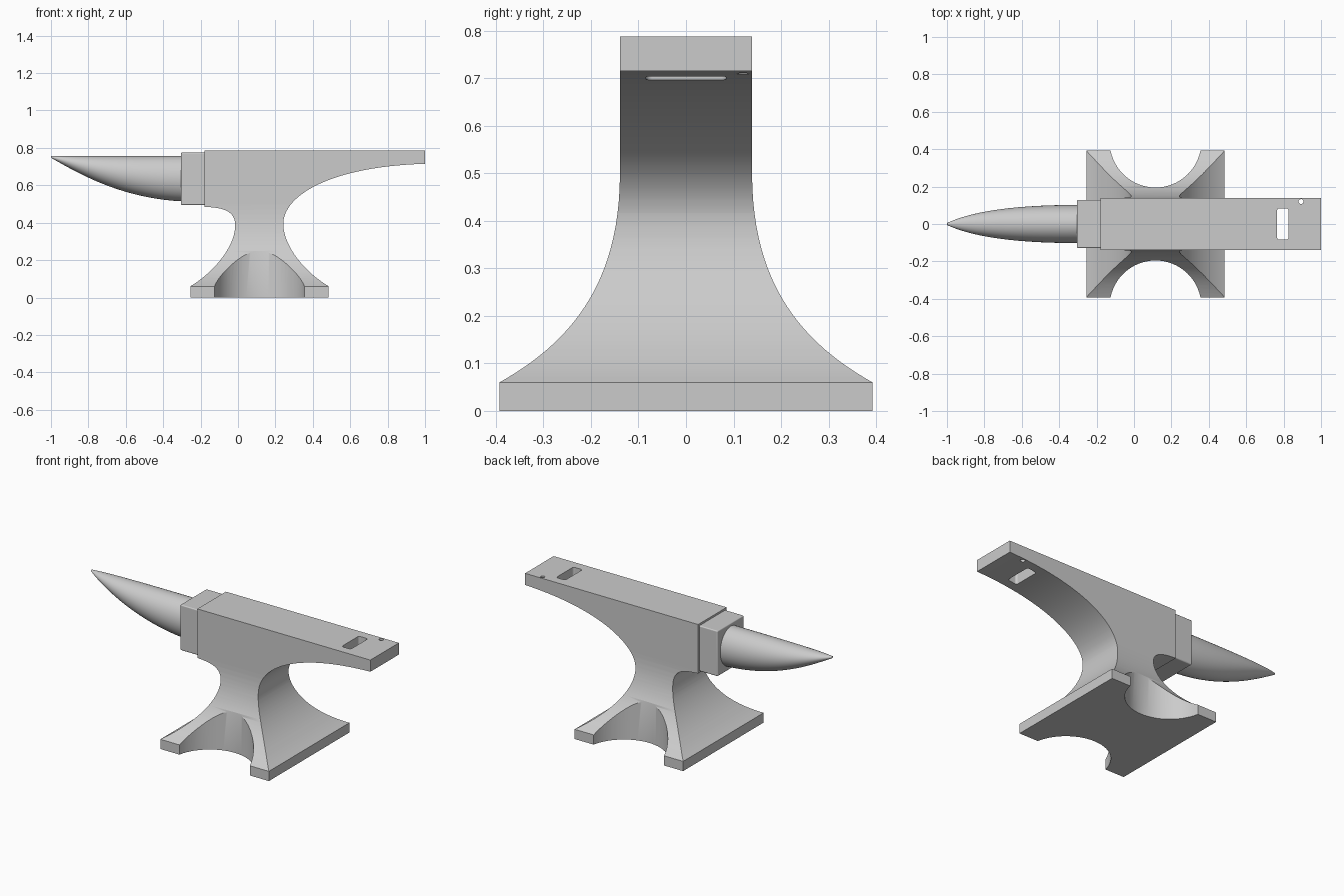
import bpy, bmesh, math
from mathutils import Vector

if "Cube" in bpy.data.objects:
    bpy.data.objects.remove(bpy.data.objects["Cube"])


def bezier(p0, p1, p2, p3, n=20):
    """Points along a cubic curve, in any number of dimensions."""
    pts = []
    for i in range(n + 1):
        t = i / n
        w = ((1 - t) ** 3, 3 * t * (1 - t) ** 2, 3 * t * t * (1 - t), t ** 3)
        pts.append(tuple(sum(k * c for k, c in zip(w, cs)) for cs in zip(p0, p1, p2, p3)))
    return pts


def arc(cx, cy, r, a0=0, a1=360, n=48):
    return [(cx + r * math.cos(math.radians(a0 + (a1 - a0) * i / n)),
             cy + r * math.sin(math.radians(a0 + (a1 - a0) * i / n))) for i in range(n + 1)]


def make_object(name, bm):
    bmesh.ops.remove_doubles(bm, verts=bm.verts, dist=1e-5)
    bmesh.ops.recalc_face_normals(bm, faces=bm.faces)
    mesh = bpy.data.meshes.new(name)
    bm.to_mesh(mesh)
    bm.free()
    ob = bpy.data.objects.new(name, mesh)
    bpy.context.collection.objects.link(ob)
    return ob


def prism(name, pts, place, lo, hi):
    """Extrude a closed 2D outline; place(a, b, d) maps it to 3D."""
    bm = bmesh.new()
    face = bm.faces.new([bm.verts.new(place(a, b, lo)) for a, b in pts])
    new = bmesh.ops.extrude_face_region(bm, geom=[face])["geom"]
    shift = Vector(place(0, 0, hi)) - Vector(place(0, 0, lo))
    bmesh.ops.translate(bm, vec=shift, verts=[v for v in new if isinstance(v, bmesh.types.BMVert)])
    return make_object(name, bm)


def activate(ob):
    bpy.ops.object.select_all(action="DESELECT")
    ob.select_set(True)
    bpy.context.view_layer.objects.active = ob


def boolean(ob, cutter, operation):
    mod = ob.modifiers.new("cut", "BOOLEAN")
    mod.operation, mod.object, mod.solver = operation, cutter, "EXACT"
    cutter.hide_render = True
    activate(ob)
    bpy.ops.object.modifier_apply(modifier=mod.name)
    bpy.data.objects.remove(cutter)


def finish(ob, angle=30):
    activate(ob)
    bpy.ops.object.shade_smooth_by_angle(angle=math.radians(angle))
    ob.modifiers.new("even_shading", "WEIGHTED_NORMAL").keep_sharp = True


def along_y(a, b, d):
    return (a, d, b)


def along_x(a, b, d):
    return (d, a, b)


def along_z(a, b, d):
    return (a, b, d)


# Body: front outline with heel, waist and flared foot
front = [(-0.255, 0), (0.485, 0)]
front += bezier((0.485, 0.06), (0.35, 0.14), (0.24, 0.28), (0.242, 0.40))
front += bezier((0.242, 0.40), (0.25, 0.55), (0.50, 0.70), (1.0, 0.715), 28)[1:]
front += [(1.0, 0.787), (-0.18, 0.787)]
front += bezier((-0.18, 0.485), (-0.09, 0.48), (-0.015, 0.47), (-0.015, 0.385))
front += bezier((-0.015, 0.385), (-0.015, 0.28), (-0.12, 0.14), (-0.255, 0.06))[1:]
body = prism("anvil_body", front, along_y, -0.5, 0.5)

# Side outline limits the width and flares the foot
half = [(0.392, -0.1)] + bezier((0.392, 0.06), (0.25, 0.14), (0.139, 0.26), (0.139, 0.50), 24)
half += [(0.139, 0.9)]
side = half + [(-y, z) for y, z in reversed(half)]
boolean(body, prism("side_cutter", side, along_x, -1.2, 1.2), "INTERSECT")

# Round scoops in both long sides of the foot
for s in (-1, 1):
    scoop = arc(0.115, s * 0.44, 0.245, n=64)[:-1]
    boolean(body, prism("scoop_cutter", scoop, along_z, -0.1, 0.45), "DIFFERENCE")

# Rounded tool slot and small punch hole in the heel
r = 0.013
slot = []
for cx, cy, a in ((0.827 - r, 0.084 - r, 0), (0.765 + r, 0.084 - r, 90),
                  (0.765 + r, -0.084 + r, 180), (0.827 - r, -0.084 + r, 270)):
    slot += arc(cx, cy, r, a, a + 90, 6)
boolean(body, prism("slot_cutter", slot, along_z, 0.6, 0.9), "DIFFERENCE")
hole = arc(0.893, 0.12, 0.013, n=24)[:-1]
boolean(body, prism("hole_cutter", hole, along_z, 0.6, 0.9), "DIFFERENCE")
finish(body)

# Step block between face and horn
rect = [(-0.128, 0.495), (0.128, 0.495), (0.128, 0.775), (-0.128, 0.775)]
step = prism("step_block", rect, along_x, -0.305, -0.16)
bevel = step.modifiers.new("soft_edges", "BEVEL")
bevel.width, bevel.segments = 0.006, 3
finish(step)

# Horn: elliptical rings, flat along the top, rising to a point
bm = bmesh.new()
TOP, SIDES = 0.757, 40
rings = []
spine = bezier((-0.998, 0.746, 0.006), (-0.86, 0.668, 0.07),
               (-0.63, 0.53, 0.102), (-0.295, 0.514, 0.102), 32)
for x, low, w in spine:
    mid, h = (TOP + low) / 2, (TOP - low) / 2
    rings.append([bm.verts.new((x, w * math.cos(2 * math.pi * i / SIDES),
                                mid + h * math.sin(2 * math.pi * i / SIDES)))
                  for i in range(SIDES)])
for a, b in zip(rings, rings[1:]):
    for i in range(SIDES):
        j = (i + 1) % SIDES
        bm.faces.new((a[i], a[j], b[j], b[i]))
tip = bm.verts.new((-1.0, 0, 0.752))
for i in range(SIDES):
    bm.faces.new((tip, rings[0][(i + 1) % SIDES], rings[0][i]))
bm.faces.new(rings[-1])
horn = make_object("horn", bm)
finish(horn, 60)
